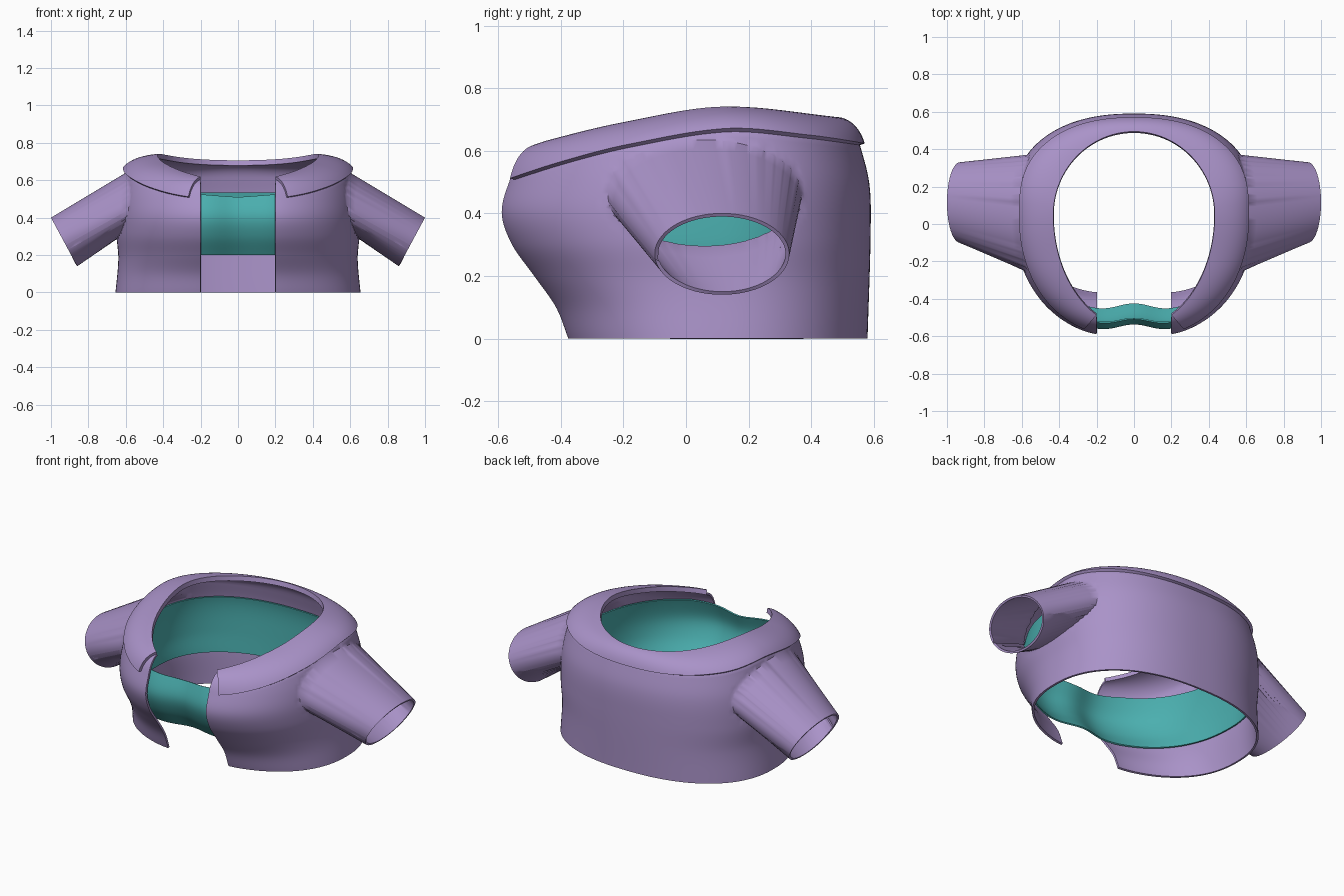
import bpy, bmesh, math
from mathutils import Vector

if "Cube" in bpy.data.objects:
    bpy.data.objects.remove(bpy.data.objects["Cube"])


def curve(knots):
    """Smooth interpolation through (position, value) knots."""
    def f(t):
        k = knots
        t = min(max(t, k[0][0]), k[-1][0])
        i = max(j for j in range(len(k) - 1) if k[j][0] <= t)
        slope = lambda a, b: (k[b][1] - k[a][1]) / (k[b][0] - k[a][0])
        h = k[i + 1][0] - k[i][0]
        s = (t - k[i][0]) / h
        m0 = slope(max(i - 1, 0), i + 1) * h
        m1 = slope(i, min(i + 2, len(k) - 1)) * h
        return ((2*s**3 - 3*s*s + 1) * k[i][1] + (s**3 - 2*s*s + s) * m0
                + (3*s*s - 2*s**3) * k[i + 1][1] + (s**3 - s*s) * m1)
    return f


# Torso profiles by height, and collar edge heights by depth
side = curve([(0, .655), (.18, .64), (.32, .65), (.5, .64), (.67, .6)])
back = curve([(0, .48), (.35, .49), (.5, .485), (.64, .45)])
front = curve([(0, .38), (.1, .42), (.2, .49), (.3, .56), (.4, .593), (.5, .57), (.66, .5)])
rim_z = curve([(-.6, .48), (-.4, .555), (-.2, .61), (.12, .66), (.4, .64), (.6, .615)])
neck_z = curve([(-.52, .59), (-.43, .62), (-.2, .675), (.12, .725), (.5, .69)])


def ring(u, a, bb, bf, cy, n, x_end):
    """Half ring from centre back (u=0) to x_end at the front (u=1)."""
    end = -math.acos((x_end / a) ** (n / 2))
    th = math.pi / 2 + (end - math.pi / 2) * u
    c, s = max(math.cos(th), 0), math.sin(th)
    x = 0 if u == 0 else a * c ** (2 / n)
    y = cy + (bb if s > 0 else -bf) * abs(s) ** (2 / n)
    return x, y


def torso(u, z, x_end=.2, inset=0):
    x, y = ring(u, side(z) - inset, back(z) - inset, (front(z) + .1) / .97 - inset, .1, 2.3, x_end)
    if y < 0:  # dip between the two front bulges
        y += .05 * math.exp(-(x / .13) ** 2)
    return Vector((x, y, z))


def rim(u, x_end=.2):
    return torso(u, rim_z(torso(u, .55, x_end).y), x_end)


def shoulder(u, v, x_rim=.2):
    r = rim(u, x_rim)
    x, y = ring(u, .43, .44, .6, .05, 2, .2)
    n = Vector((x, y, neck_z(y)))
    m = r.lerp(n, .28)
    m.z = r.z + (n.z - r.z) * .85
    return r * (1 - v) ** 2 + m * 2 * v * (1 - v) + n * v * v


def grid(func, nu, nv):
    bm = bmesh.new()
    vs = [[bm.verts.new(func(i / nu, j / nv)) for i in range(nu + 1)] for j in range(nv + 1)]
    for j in range(nv):
        for i in range(nu):
            # wound so that normals face outward
            bm.faces.new((vs[j][i], vs[j + 1][i], vs[j + 1][i + 1], vs[j][i + 1]))
    return bm


def material(name, col):
    m = bpy.data.materials.new(name)
    m.diffuse_color = (*col, 1)
    m.use_nodes = True
    m.node_tree.nodes["Principled BSDF"].inputs["Base Color"].default_value = m.diffuse_color
    return m


def finish(bm, name, mat, thick, offset):
    bmesh.ops.recalc_face_normals(bm, faces=bm.faces)
    bm.normal_update()
    rear = max(bm.faces, key=lambda f: f.calc_center_median().y - abs(f.calc_center_median().x))
    if rear.normal.y < 0:
        bmesh.ops.reverse_faces(bm, faces=bm.faces)
    me = bpy.data.meshes.new(name)
    bm.to_mesh(me)
    bm.free()
    me.materials.append(mat)
    ob = bpy.data.objects.new(name, me)
    bpy.context.collection.objects.link(ob)
    ob.modifiers.new("mirror", 'MIRROR').merge_threshold = .0005
    s = ob.modifiers.new("thickness", 'SOLIDIFY')
    s.thickness, s.offset = thick, offset
    bpy.ops.object.select_all(action='DESELECT')
    ob.select_set(True)
    bpy.context.view_layer.objects.active = ob
    bpy.ops.object.convert(target='MESH')
    bpy.ops.object.shade_smooth_by_angle(angle=math.radians(40))


purple = material("purple_cloth", (.40, .29, .58))
teal = material("teal_cloth", (.07, .43, .43))

# Jacket body: wall up to the collar line, then over the shoulder to the neck
WALL = .8


def jacket(u, v):
    if v <= WALL:
        return torso(u, rim(u).z * v / WALL)
    return shoulder(u, (v - WALL) / (1 - WALL))


bm = grid(jacket, 96, 45)

# Armhole: open an ellipse in the side wall and round its border
CY, CZ, HY, HZ = .06, .46, .31, .175
norm = lambda p: math.hypot((p.y - CY) / HY, (p.z - CZ) / HZ)
hole = [f for f in bm.faces if f.calc_center_median().x > .45 and norm(f.calc_center_median()) < 1]
bmesh.ops.delete(bm, geom=hole, context='FACES')
edges = [e for e in bm.edges if e.is_boundary
         and all(v.co.x > .45 and .75 < norm(v.co) < 1.25 for v in e.verts)]
for v in {v for e in edges for v in e.verts}:
    k = norm(v.co)
    v.co.y = CY + (v.co.y - CY) / k
    v.co.z = CZ + (v.co.z - CZ) / k

# Sleeve: extrude the armhole border to the tilted cuff
STEPS = 8
root = {}
for step in range(1, STEPS + 1):
    old = {v for e in edges for v in e.verts}
    if step == 1:
        root = {v: v.co.copy() for v in old}
    geom = bmesh.ops.extrude_edge_only(bm, edges=edges)['geom']
    new = [g for g in geom if isinstance(g, bmesh.types.BMVert)]
    edges = [g for g in geom if isinstance(g, bmesh.types.BMEdge)]
    nxt = {}
    for v in new:
        src = next(w for w in old if (w.co - v.co).length < 1e-6)
        p = root[src]
        ph = math.atan2((p.z - CZ) / HZ, (p.y - CY) / HY)
        cuff = Vector((.93 + .07 * math.sin(ph), .115 + .215 * math.cos(ph), .27 + .13 * math.sin(ph)))
        nxt[v] = (p, p.lerp(cuff, step / STEPS))
    for v, (p, co) in nxt.items():
        v.co = co
    root = {v: p for v, (p, co) in nxt.items()}
finish(bm, "jacket_body", purple, .012, -1)

# Collar: lies over the shoulders, with slanted front points
finish(grid(lambda u, v: shoulder(u, v, .26), 80, 12), "collar", purple, .016, 1)


# Inner band: closed round the torso just inside the jacket
def band(u, v):
    top = .535 - .025 * max(0, (u - .85) / .15)
    return torso(u, .2 + (top - .2) * v, 0, .028)


finish(grid(band, 80, 20), "inner_band", teal, .008, -1)
